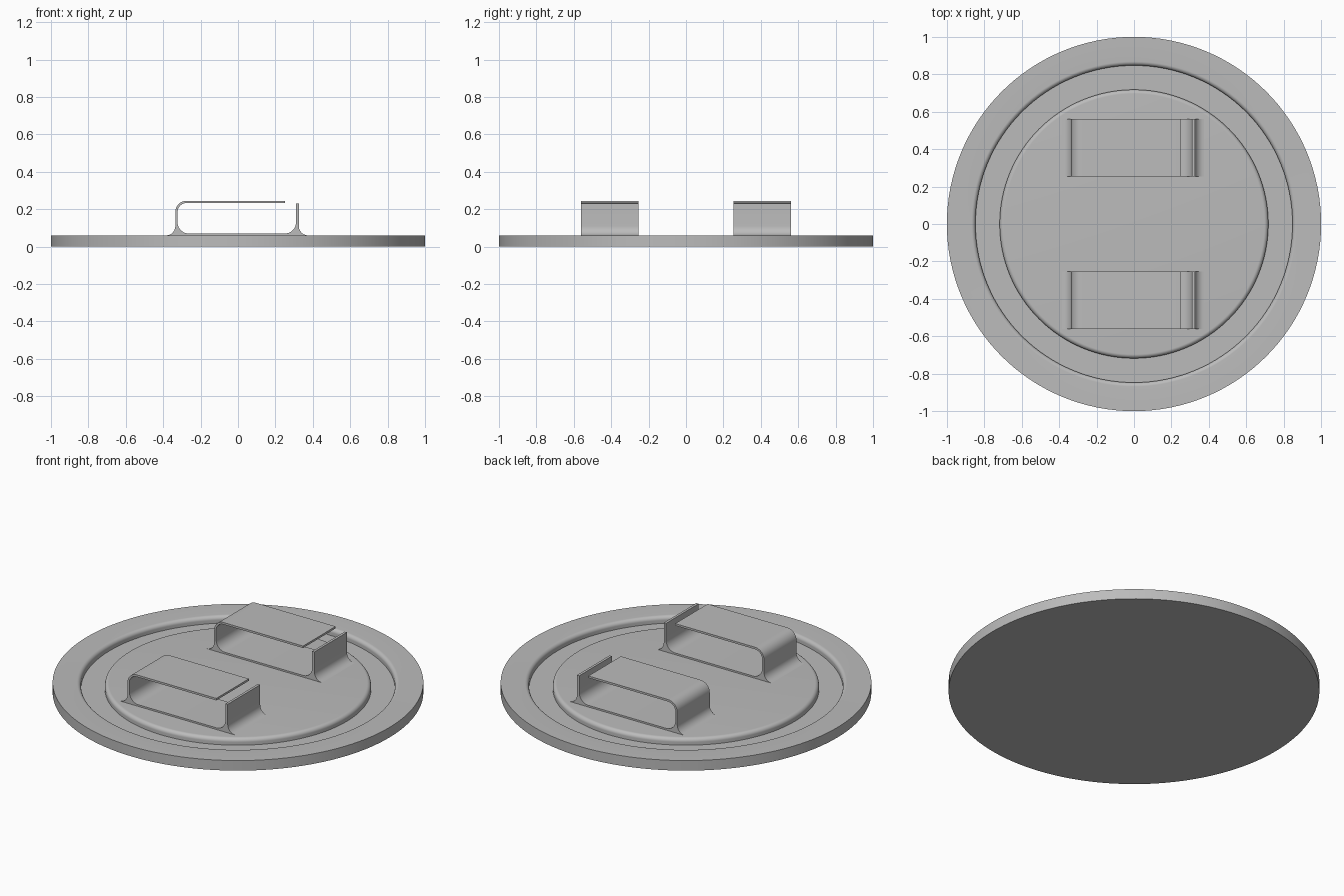
import bpy, bmesh, math

cube = bpy.data.objects.get("Cube")
if cube:
    bpy.data.objects.remove(cube, do_unlink=True)

grey = bpy.data.materials.new("plain grey")
grey.use_nodes = True
colour = (0.5, 0.5, 0.5, 1)
grey.diffuse_color = colour
grey.node_tree.nodes["Principled BSDF"].inputs["Base Color"].default_value = colour

SEGMENTS = 128
BASE_TOP = 0.06


def arc(cx, cy, radius, start, end, steps=10):
    """Points along a circular arc, angles in degrees."""
    angles = [math.radians(start + (end - start) * i / steps) for i in range(steps + 1)]
    return [(cx + radius * math.cos(a), cy + radius * math.sin(a)) for a in angles]


def make_object(name, bm):
    bmesh.ops.recalc_face_normals(bm, faces=bm.faces[:])
    mesh = bpy.data.meshes.new(name)
    bm.to_mesh(mesh)
    bm.free()
    mesh.materials.append(grey)
    obj = bpy.data.objects.new(name, mesh)
    bpy.context.collection.objects.link(obj)
    bpy.ops.object.select_all(action='DESELECT')
    obj.select_set(True)
    bpy.context.view_layer.objects.active = obj
    bpy.ops.object.shade_smooth_by_angle(angle=math.radians(30))
    return obj


def lathe(name, profile):
    """Spin an (r, z) profile running from axis to axis."""
    bm = bmesh.new()
    verts = [bm.verts.new((r, 0, z)) for r, z in profile]
    edges = [bm.edges.new(pair) for pair in zip(verts, verts[1:])]
    bmesh.ops.spin(bm, geom=verts + edges, axis=(0, 0, 1), cent=(0, 0, 0),
                   angle=math.tau, steps=SEGMENTS, use_duplicate=False)
    bmesh.ops.remove_doubles(bm, verts=bm.verts[:], dist=1e-5)
    return make_object(name, bm)


def extrude_outline(name, outline, y0, y1):
    """Extrude an (x, z) outline along y."""
    bm = bmesh.new()
    face = bm.faces.new([bm.verts.new((x, y0, z)) for x, z in outline])
    result = bmesh.ops.extrude_face_region(bm, geom=[face], use_keep_orig=True)
    moved = [v for v in result["geom"] if isinstance(v, bmesh.types.BMVert)]
    bmesh.ops.translate(bm, verts=moved, vec=(0, y1 - y0, 0))
    return make_object(name, bm)


# Round base with a ring groove whose upper edges are rounded
groove_floor, round_r = 0.02, 0.022
inner_r, outer_r = 0.718, 0.847
profile = [(0, BASE_TOP)]
profile += arc(inner_r - round_r, BASE_TOP - round_r, round_r, 90, 0)
profile += [(inner_r, groove_floor), (outer_r, groove_floor)]
profile += arc(outer_r + round_r, BASE_TOP - round_r, round_r, 180, 90)
profile += [(1, BASE_TOP), (1, 0), (0, 0)]
lathe("round_base", profile)

# Open spring clip: flared foot, rounded top arm, floor, short catch wall
outline = arc(-0.385, 0.11, 0.05, -90, 0)
outline += arc(-0.275, 0.185, 0.06, 180, 90)
outline += [(0.25, 0.245), (0.25, 0.233)]
outline += arc(-0.275, 0.185, 0.048, 90, 180)
outline += arc(-0.263, 0.13, 0.06, 180, 270)
outline += arc(0.25, 0.13, 0.06, 270, 360)
outline += [(0.31, 0.23), (0.325, 0.23)]
outline += arc(0.375, 0.11, 0.05, 180, 270)
outline += [(0.375, 0.05), (-0.385, 0.05)]

for name, y in (("front_clip", -0.408), ("back_clip", 0.408)):
    extrude_outline(name, outline, y - 0.153, y + 0.153)
